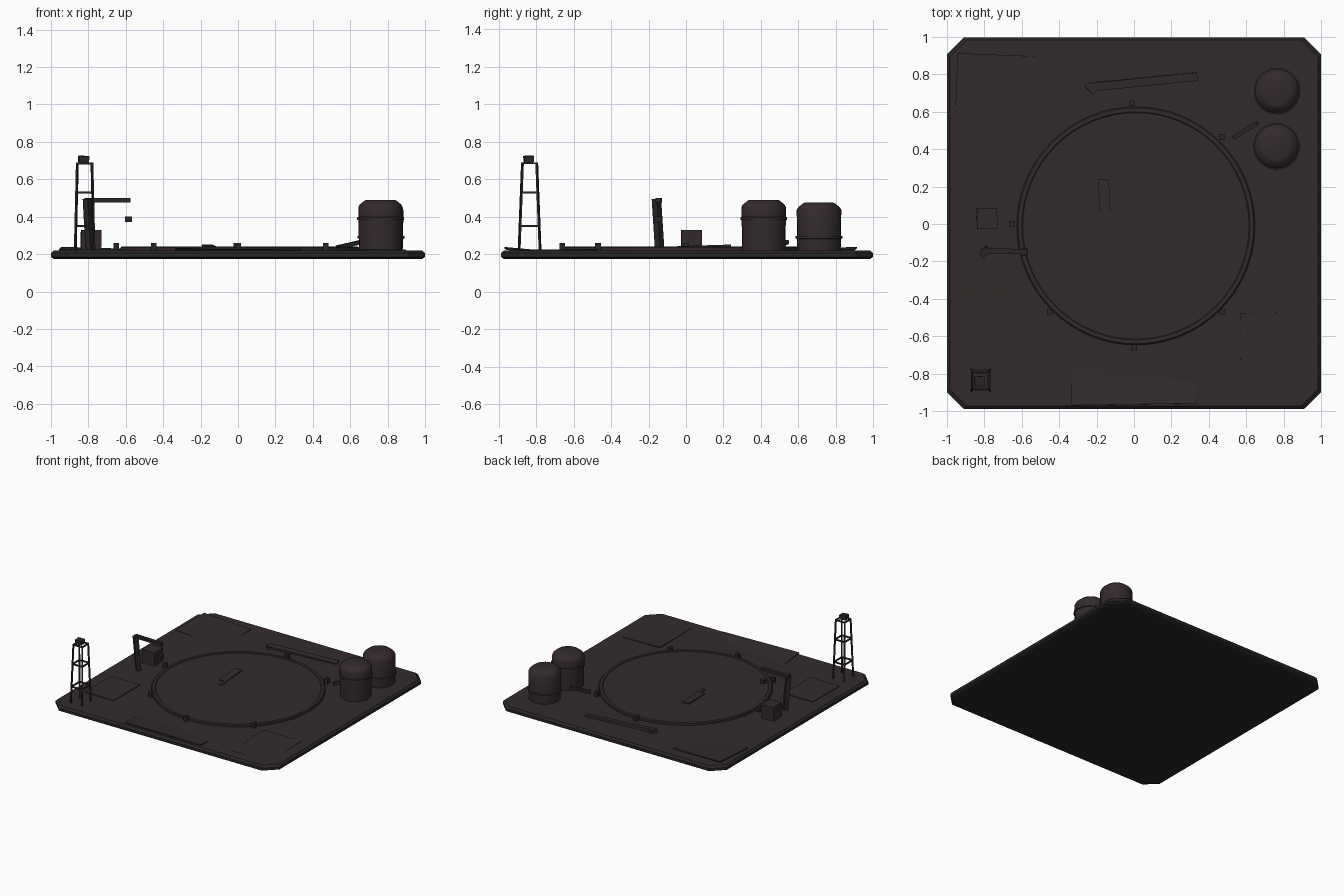
import bpy, bmesh, math
from mathutils import Matrix, Vector, Euler

cube = bpy.data.objects.get("Cube")
if cube:
    bpy.data.objects.remove(cube, do_unlink=True)


def material(name, rgb):
    m = bpy.data.materials.new(name)
    m.use_nodes = True
    m.diffuse_color = (*rgb, 1)
    m.node_tree.nodes["Principled BSDF"].inputs["Base Color"].default_value = (*rgb, 1)
    return m


RUST = material("dark rusty brown", (0.034, 0.024, 0.024))
PANEL = material("worn panel brown", (0.032, 0.026, 0.025))
STEEL = material("blackened steel", (0.022, 0.020, 0.019))
GROUND = 0.22


def finish(name, bm, mats, smooth=False):
    bmesh.ops.recalc_face_normals(bm, faces=bm.faces)
    mesh = bpy.data.meshes.new(name)
    bm.to_mesh(mesh)
    bm.free()
    for m in mats:
        mesh.materials.append(m)
    ob = bpy.data.objects.new(name, mesh)
    bpy.context.collection.objects.link(ob)
    if smooth:
        bpy.ops.object.select_all(action='DESELECT')
        ob.select_set(True)
        bpy.context.view_layer.objects.active = ob
        bpy.ops.object.shade_smooth_by_angle(angle=math.radians(35))
    return ob


def add_box(bm, centre, size, rot=(0, 0, 0)):
    mat = Matrix.LocRotScale(Vector(centre), Euler(rot), Vector(size))
    bmesh.ops.create_cube(bm, size=1, matrix=mat)


def add_strut(bm, a, b, w):
    a, b = Vector(a), Vector(b)
    q = (b - a).to_track_quat('Z', 'Y')
    mat = Matrix.LocRotScale((a + b) / 2, q, Vector((w, w, (b - a).length)))
    bmesh.ops.create_cube(bm, size=1, matrix=mat)


def box(name, centre, size, mat, rot=(0, 0, 0)):
    bm = bmesh.new()
    add_box(bm, centre, size, rot)
    return finish(name, bm, [mat])


def loft(bm, rings):
    loops = [[bm.verts.new(p) for p in ring] for ring in rings]
    n = len(loops[0])
    for lo, hi in zip(loops, loops[1:]):
        for i in range(n):
            bm.faces.new((lo[i], lo[(i + 1) % n], hi[(i + 1) % n], hi[i]))
    bm.faces.new(loops[0][::-1])
    bm.faces.new(loops[-1])


def lathe(name, centre, profile, sides, mat):
    bm = bmesh.new()
    rings = []
    for r, z in profile:
        angles = [2 * math.pi * i / sides for i in range(sides)]
        rings.append([(centre[0] + r * math.cos(a), centre[1] + r * math.sin(a), z) for a in angles])
    loft(bm, rings)
    return finish(name, bm, [mat], True)


# Base slab with clipped corners and bevelled rim
def octagon(inset, z):
    h, c = 1 - inset, 0.09
    pts = [(h, -h + c), (h, h - c), (h - c, h), (-h + c, h),
           (-h, h - c), (-h, -h + c), (-h + c, -h), (h - c, -h)]
    return [(x, 0.005 + y * 0.993, z) for x, y in pts]


bm = bmesh.new()
loft(bm, [octagon(0.015, 0.175), octagon(0, 0.185), octagon(0, 0.205), octagon(0.015, GROUND)])
bm.normal_update()
bmesh.ops.recalc_face_normals(bm, faces=bm.faces)
for f in bm.faces:
    f.material_index = 0 if f.normal.z > 0.9 else 1
finish("base_slab", bm, [RUST, STEEL])

# Central landing disc with a slim raised rim
lathe("landing_disc", (0.01, -0.01),
      [(0.637, GROUND - 0.005), (0.637, 0.235), (0.63, 0.242), (0.61, 0.242), (0.605, 0.238)], 64, RUST)

# Clamps around the disc
bm = bmesh.new()
for x, y in [(-0.01, 0.645), (0.47, 0.465), (-0.65, 0), (-0.45, -0.47), (0.47, -0.47), (0, -0.66)]:
    add_box(bm, (x, y, 0.237), (0.03, 0.03, 0.045))
finish("disc_clamps", bm, [STEEL])

# Storage tanks with hoops and domed shoulders
for name, x, y, top, band in [("front_tank", 0.762, 0.415, 0.49, 0.39),
                              ("back_tank", 0.765, 0.71, 0.475, 0.29)]:
    lathe(name, (x, y), [(0.115, GROUND - 0.01), (0.118, band - 0.008), (0.125, band - 0.007),
                         (0.125, band + 0.007), (0.118, band + 0.008), (0.119, top - 0.04),
                         (0.112, top - 0.026), (0.085, top - 0.004), (0.075, top)], 24, RUST)

# Feed pipe by the tanks
bm = bmesh.new()
add_strut(bm, (0.53, 0.46, 0.235), (0.66, 0.54, 0.265), 0.022)
finish("feed_pipe", bm, [STEEL])

# Lattice tower with lamp
bm = bmesh.new()
cx, cy, tower_top = -0.82, -0.835, 0.69


def leg_point(sx, sy, z):
    t = (z - GROUND) / (tower_top - GROUND)
    return (cx + sx * (0.05 - 0.011 * t), cy + sy * (0.056 - 0.018 * t), z)


corners = [(-1, -1), (1, -1), (1, 1), (-1, 1)]
for i, (sx, sy) in enumerate(corners):
    add_strut(bm, leg_point(sx, sy, GROUND - 0.005), leg_point(sx, sy, tower_top), 0.011)
    nxt = corners[(i + 1) % 4]
    for z in (0.35, 0.53, 0.685):
        add_strut(bm, leg_point(sx, sy, z), leg_point(*nxt, z), 0.010)
finish("lattice_tower", bm, [STEEL])
box("tower_lamp", (-0.825, -0.84, 0.708), (0.055, 0.052, 0.034), STEEL, (0.05, 0.05, 0.1))

# Gallows crane: leaning post, arm and hanging hook
bm = bmesh.new()
add_strut(bm, (-0.79, -0.14, GROUND - 0.005), (-0.805, -0.158, 0.495), 0.036)
add_box(bm, (-0.697, -0.145, 0.488), (0.245, 0.028, 0.022), (0, 0, -0.03))
finish("crane", bm, [STEEL])
box("crane_hook", (-0.585, -0.15, 0.387), (0.036, 0.036, 0.03), STEEL)

# Generator cabinet
box("generator_box", (-0.786, 0.03, 0.273), (0.108, 0.11, 0.112), RUST, (0, 0.02, 0.03))

# Loose deck panels, slightly tilted into the slab
for name, x, y, w, d, z, rot in [
        ("back_panel", -0.735, 0.735, 0.43, 0.34, 0.222, (0.04, 0.03, -0.04)),
        ("side_panel", -0.76, -0.518, 0.26, 0.335, 0.222, (0, 0, 0)),
        ("corner_panel", 0.735, -0.685, 0.33, 0.42, 0.219, (0.015, 0.015, 0.02)),
        ("front_panel", 0.0, -0.85, 0.67, 0.23, 0.220, (-0.09, 0.012, 0.015))]:
    box(name, (x, y, z), (w, d, 0.008), PANEL, rot)

# Fallen girder behind the disc
bm = bmesh.new()
add_box(bm, (0.05, 0.76, 0.224), (0.58, 0.045, 0.022), (0.1, 0.015, 0.1))
add_box(bm, (-0.22, 0.735, 0.224), (0.06, 0.06, 0.018), (0, 0.1, 0.75))
finish("fallen_girder", bm, [RUST])

# Planks lying on the disc
bm = bmesh.new()
add_box(bm, (-0.158, 0.13, 0.243), (0.058, 0.22, 0.01), (0.03, 0, 0.05))
add_box(bm, (-0.13, -0.01, 0.240), (0.025, 0.07, 0.008), (0, 0, 0.03))
finish("loose_planks", bm, [PANEL])
